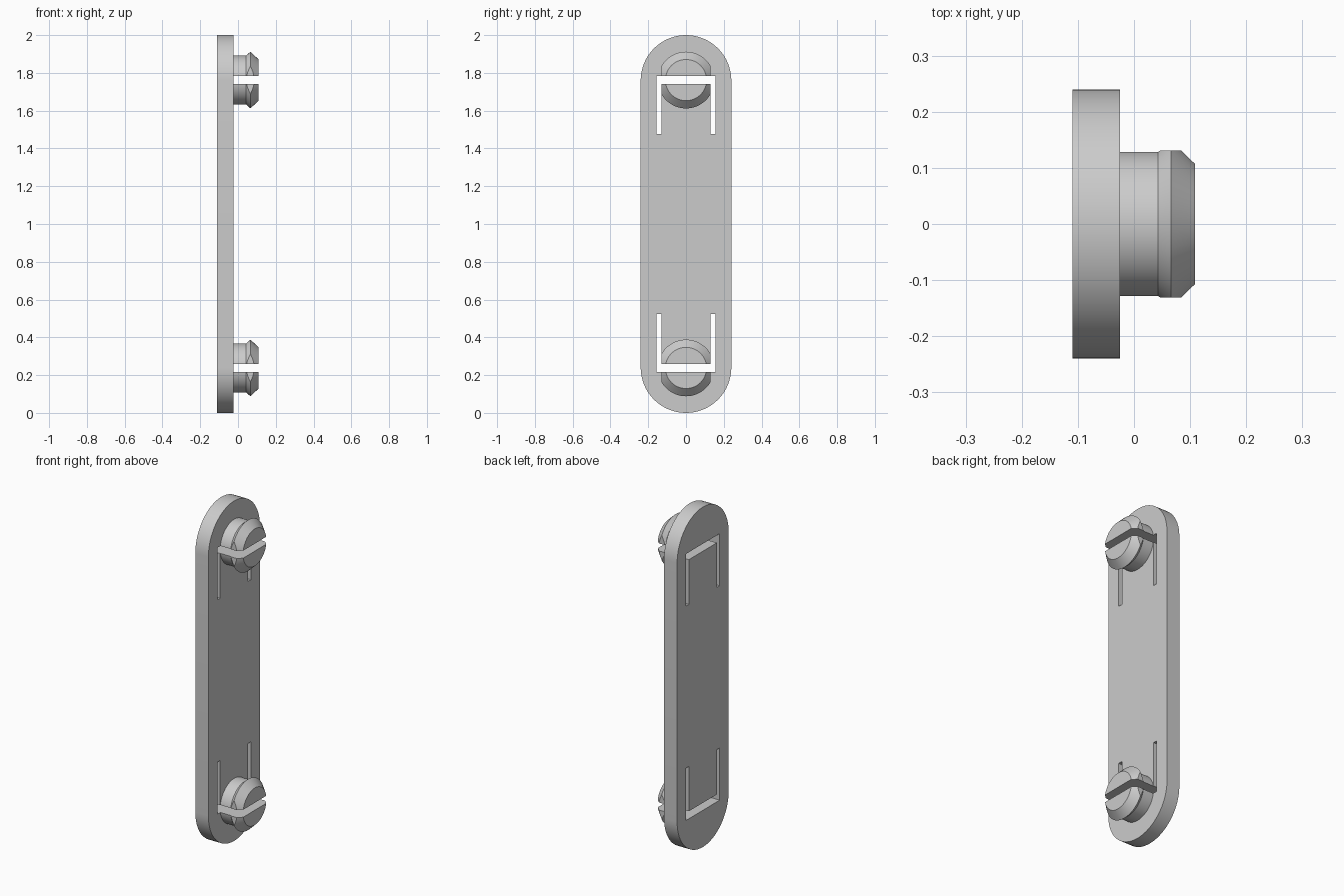
import bpy, bmesh, math
from mathutils import Matrix

cube = bpy.data.objects.get("Cube")
if cube:
    bpy.data.objects.remove(cube, do_unlink=True)

BACK, FACE = -0.11, -0.025      # plate thickness along x
RADIUS = 0.24                   # rounded plate ends
PEG_OFFSET = 0.762              # peg centres above and below the middle
TONGUE = 0.13                   # half width of the springy tongue
SLOT = 0.026
GAP = 0.022                     # half height of the split through a peg

grey = bpy.data.materials.new("plain grey")
grey.use_nodes = True
colour = (0.6, 0.6, 0.6, 1)
grey.diffuse_color = colour
grey.node_tree.nodes["Principled BSDF"].inputs["Base Color"].default_value = colour


def make_object(name, bm):
    bmesh.ops.recalc_face_normals(bm, faces=bm.faces)
    mesh = bpy.data.meshes.new(name)
    bm.to_mesh(mesh)
    bm.free()
    mesh.materials.append(grey)
    ob = bpy.data.objects.new(name, mesh)
    bpy.context.collection.objects.link(ob)
    return ob


def box(name, low, high):
    bm = bmesh.new()
    bmesh.ops.create_cube(bm, size=1)
    for v in bm.verts:
        v.co = [lo + (c + 0.5) * (hi - lo) for c, lo, hi in zip(v.co, low, high)]
    ob = make_object(name, bm)
    ob.hide_render = True
    return ob


def boolean(ob, cutter, operation="DIFFERENCE"):
    bpy.ops.object.select_all(action="DESELECT")
    bpy.context.view_layer.objects.active = ob
    ob.select_set(True)
    mod = ob.modifiers.new("cut", "BOOLEAN")
    mod.operation, mod.object, mod.solver = operation, cutter, "EXACT"
    bpy.ops.object.modifier_apply(modifier=mod.name)
    bpy.data.objects.remove(cutter, do_unlink=True)


def smooth(ob):
    bpy.ops.object.select_all(action="DESELECT")
    bpy.context.view_layer.objects.active = ob
    ob.select_set(True)
    bpy.ops.object.shade_smooth_by_angle(angle=math.radians(20))


# Long plate with rounded ends
bm = bmesh.new()
steps = 32
outline = []
for centre, start in ((2 - RADIUS, 0), (RADIUS, math.pi)):
    for i in range(steps + 1):
        a = start + math.pi * i / steps
        outline.append(bm.verts.new((BACK, RADIUS * math.cos(a), centre + RADIUS * math.sin(a))))
face = bm.faces.new(outline)
result = bmesh.ops.extrude_face_region(bm, geom=[face])
moved = [g for g in result["geom"] if isinstance(g, bmesh.types.BMVert)]
bmesh.ops.translate(bm, verts=moved, vec=(FACE - BACK, 0, 0))
plate = make_object("plate", bm)

# Split pegs: x and radius along the axis
PROFILE = [(-0.03, 0), (-0.03, 0.13), (0.043, 0.13), (0.066, 0.15), (0.109, 0.109), (0.109, 0)]

for name, side in (("upper", 1), ("lower", -1)):
    z = 1 + side * PEG_OFFSET

    # U-shaped slot around the tongue
    far = z + side * GAP if side > 0 else z - GAP
    near = 1 + side * 0.477
    for y in (-TONGUE - SLOT, TONGUE):
        boolean(plate, box("slot_cutter", (-1, y, min(far, near)), (1, y + SLOT, max(far, near))))
    edge = TONGUE + SLOT
    boolean(plate, box("gap_cutter", (-1, -edge, z - GAP), (1, edge, z + GAP)))

    # Turned peg with a bevelled lip
    bm = bmesh.new()
    verts = [bm.verts.new((x, 0, r)) for x, r in PROFILE]
    edges = [bm.edges.new(pair) for pair in zip(verts, verts[1:])]
    bmesh.ops.spin(bm, geom=verts + edges, cent=(0, 0, 0), axis=(1, 0, 0),
                   angle=math.tau, steps=64, use_merge=True)
    bmesh.ops.remove_doubles(bm, verts=bm.verts, dist=0.0001)
    bmesh.ops.transform(bm, matrix=Matrix.Translation((0, 0, z)), verts=bm.verts)
    peg = make_object(name + "_split_peg", bm)
    trim = TONGUE + 0.001
    boolean(peg, box("side_trim", (-1, -trim, 0), (1, trim, 2)), "INTERSECT")
    boolean(peg, box("gap_cutter", (-1, -1, z - GAP), (1, 1, z + GAP)))
    smooth(peg)

smooth(plate)
